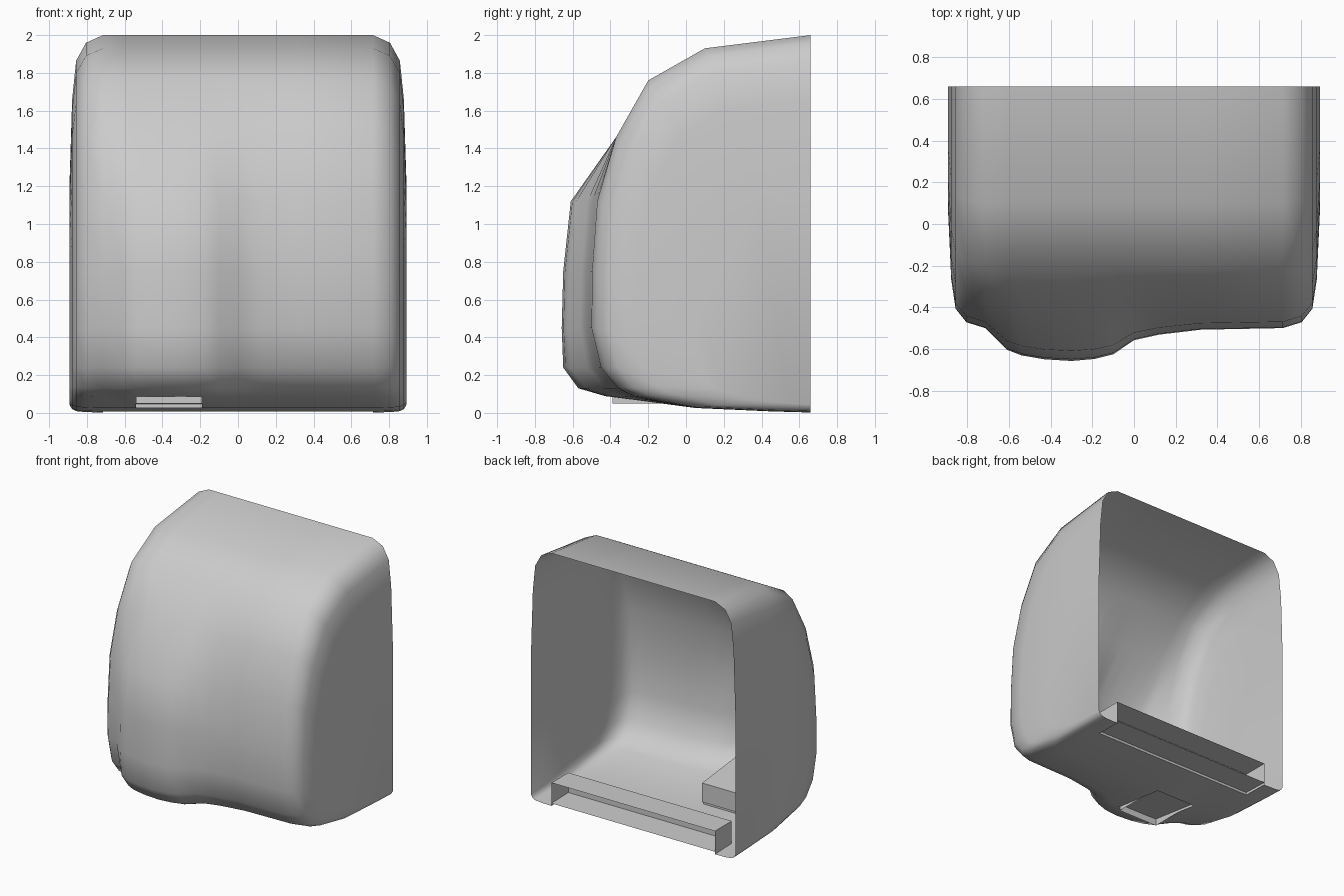
import bpy, bmesh, math

if "Cube" in bpy.data.objects:
    bpy.data.objects.remove(bpy.data.objects["Cube"])

# Side profile from top rear, down the front, to bottom rear: (y, z, forward bulge)
PROFILE = [(.66, 2, 0), (.1, 1.93, 0), (-.2, 1.76, 0), (-.37, 1.46, 0),
           (-.47, 1.12, .14), (-.497, .75, .153), (-.5, .45, .158),
           (-.45, .24, .2), (-.36, .13, .21), (-.27, .087, .15),
           (.05, .026, 0), (.45, .008, 0), (.66, .002, 0)]
# Columns across the width: (x, bulge amount, inset toward the side wall)
SIDE = [(.715, 0, 0), (.805, 0, .024), (.857, 0, .08), (.878, 0, .2), (.893, 0, .48)]
MIDDLE = [(-.61, .66, 0), (-.54, .83, 0), (-.43, .95, 0), (-.3, 1, 0), (-.19, .94, 0),
          (-.1, .8, 0), (0, .37, 0), (.12, .2, 0), (.32, .05, 0)]
COLUMNS = [(-x, b, f) for x, b, f in reversed(SIDE)] + MIDDLE + SIDE


def finish(bm, name, angle=None):
    mesh = bpy.data.meshes.new(name)
    bm.to_mesh(mesh)
    bm.free()
    ob = bpy.data.objects.new(name, mesh)
    bpy.context.collection.objects.link(ob)
    if angle:
        bpy.ops.object.select_all(action='DESELECT')
        ob.select_set(True)
        bpy.context.view_layer.objects.active = ob
        bpy.ops.object.shade_smooth_by_angle(angle=math.radians(angle))
    return ob


def point(col, row):
    x, bulge, f = col
    y, z, push = row
    y -= bulge * push
    return (x, y + f * (.66 - y), z + f * (.3 - z) * (1 if z > .3 else .3))


# Cover shell: loft of the columns, open at the back
bm = bmesh.new()
grid = [[bm.verts.new(point(c, r)) for r in PROFILE] for c in COLUMNS]
outlet, rear_notch = [], []
for i in range(len(grid) - 1):
    x0, x1 = COLUMNS[i][0], COLUMNS[i + 1][0]
    for j in range(len(PROFILE) - 1):
        face = bm.faces.new((grid[i][j], grid[i][j + 1], grid[i + 1][j + 1], grid[i + 1][j]))
        if j == 9 and x0 >= -.541 and x1 <= -.189:
            outlet.append(face)
        if j == 11 and x0 >= -.716 and x1 <= .716:
            rear_notch.append(face)
bm.faces.new(grid[0][::-1])
bm.faces.new(grid[-1])

# Shallow recesses in the underside: air outlet and rear mounting notch
for faces in (outlet, rear_notch):
    made = bmesh.ops.extrude_face_region(bm, geom=faces)['geom']
    for v in (g for g in made if isinstance(g, bmesh.types.BMVert)):
        v.co.z += .02
    bmesh.ops.delete(bm, geom=[f for f in faces if f.is_valid], context='FACES')
# Drop the recess wall that would close the notch at the open back
back = [f for f in bm.faces if all(abs(v.co.y - .66) < 1e-4 for v in f.verts)]
bmesh.ops.delete(bm, geom=back, context='FACES')
bm.normal_update()
finish(bm, "cover_shell", 50)


def prism(name, x0, x1, y0, y1, z, top_front, top_rear, open_sides=()):
    """Box with a sloping top; open_sides lists the face indices left out."""
    bm = bmesh.new()
    v = [bm.verts.new(p) for x in (x0, x1) for p in
         ((x, y0, z), (x, y1, z), (x, y1, top_rear), (x, y0, top_front))]
    sides = [(0, 3, 2, 1), (4, 5, 6, 7), (0, 1, 5, 4), (1, 2, 6, 5), (2, 3, 7, 6), (3, 0, 4, 7)]
    for k, s in enumerate(sides):
        if k not in open_sides:
            bm.faces.new([v[n] for n in s])
    bmesh.ops.recalc_face_normals(bm, faces=bm.faces)
    return finish(bm, name)


# Air duct above the outlet, inside the shell
prism("air_duct", -.54, -.19, -.39, .07, .05, .25, .2, open_sides=(2,))
# Mounting channel along the bottom rear edge, open to the back
prism("mounting_channel", -.715, .715, .45, .66, .022, .185, .185, open_sides=(2, 3))
